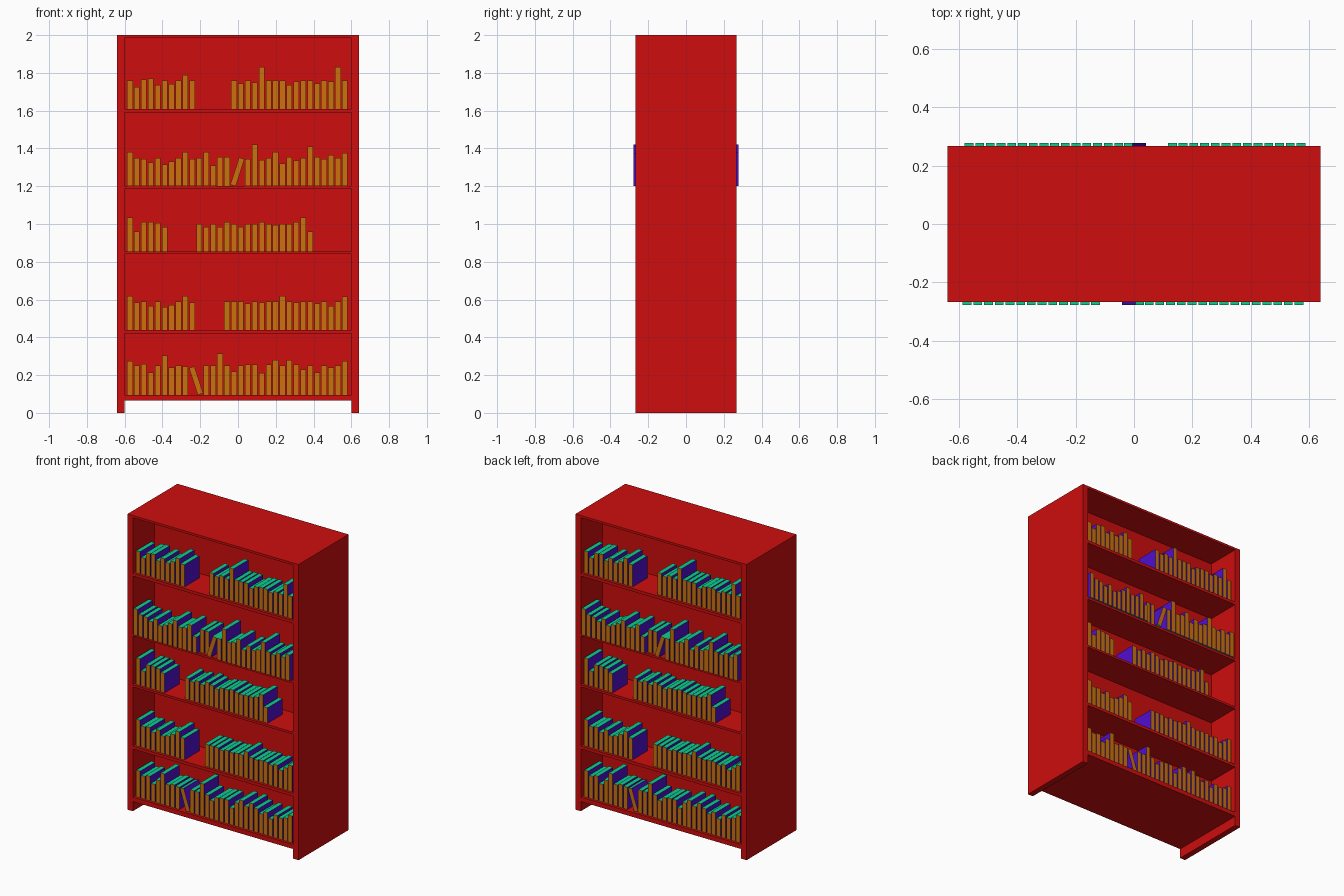
import bpy
import bmesh
from math import radians, pi
from mathutils import Matrix, Vector

if "Cube" in bpy.data.objects:
    bpy.data.objects.remove(bpy.data.objects["Cube"])


def make_material(name, rgb):
    mat = bpy.data.materials.new(name)
    mat.use_nodes = True
    color = (*rgb, 1.0)
    mat.diffuse_color = color
    mat.node_tree.nodes["Principled BSDF"].inputs["Base Color"].default_value = color
    return mat


red = make_material("red_wood", (0.62, 0.004, 0.004))
orange = make_material("orange_spine", (0.60, 0.17, 0.004))
purple = make_material("purple_cover", (0.08, 0.004, 0.62))
teal = make_material("teal_pages", (0.004, 0.60, 0.27))

HALF_WIDTH, HALF_DEPTH, HEIGHT = 0.64, 0.267, 2.0
SIDE = 0.04            # side panel thickness
INNER = HALF_WIDTH - SIDE
DIVIDER = 0.035        # half thickness of the central panel
PITCH, BOOK_WIDTH, BOOK_DEPTH = 0.0367, 0.03, 0.16
ROW_START = -0.587


def add_box(bm, low, high):
    """Add an axis-aligned box and return its vertices."""
    low, high = Vector(low), Vector(high)
    matrix = Matrix.Translation((low + high) / 2) @ Matrix.Diagonal((*(high - low), 1))
    return bmesh.ops.create_cube(bm, size=1, matrix=matrix)["verts"]


def make_object(name, bm, materials):
    mesh = bpy.data.meshes.new(name)
    bm.normal_update()
    bm.to_mesh(mesh)
    bm.free()
    for mat in materials:
        mesh.materials.append(mat)
    obj = bpy.data.objects.new(name, mesh)
    bpy.context.scene.collection.objects.link(obj)
    return obj


def make_board(name, low, high):
    bm = bmesh.new()
    add_box(bm, low, high)
    return make_object(name, bm, [red])


def add_book(bm, x, front, z, height, lean=0.0):
    """Add one book, leaning about its lower corner on the shelf."""
    verts = add_box(bm, (x, front, z),
                    (x + BOOK_WIDTH, front + BOOK_DEPTH, z + height))
    # Spines face front and back, covers face sideways, pages face up and down
    bm.normal_update()
    for face in {f for v in verts for f in v.link_faces}:
        n = face.normal
        face.material_index = 0 if abs(n.y) > 0.5 else 1 if abs(n.x) > 0.5 else 2
    if lean:
        pivot = (x + BOOK_WIDTH if lean > 0 else x, 0, z)
        bmesh.ops.rotate(bm, verts=verts, cent=pivot,
                         matrix=Matrix.Rotation(radians(lean), 3, "Y"))


# Side panels reach the floor and act as feet
for name, sign in (("left_side_panel", 1), ("right_side_panel", -1)):
    a, b = sorted((sign * INNER, sign * HALF_WIDTH))
    make_board(name, (a, -HALF_DEPTH, 0), (b, HALF_DEPTH, HEIGHT))

# Horizontal boards run through from front to back
BOARDS = {
    "bottom_board": (0.065, 0.095),
    "lower_shelf": (0.42, 0.44),
    "middle_shelf": (0.84, 0.855),
    "upper_shelf": (1.185, 1.20),
    "highest_shelf": (1.59, 1.61),
    "top_board": (1.985, HEIGHT),
}
for name, (low, high) in BOARDS.items():
    make_board(name, (-INNER, -HALF_DEPTH, low), (INNER, HALF_DEPTH, high))

# Central panel in each compartment, between neighbouring boards
levels = list(BOARDS.values())
for i, (below, above) in enumerate(zip(levels, levels[1:])):
    make_board(f"divider_panel_{i + 1}", (-INNER, -DIVIDER, below[1]),
               (INNER, DIVIDER, above[0]))

# Book heights in hundredths, one entry per place on the shelf, 0 for a gap
GAP = [0]
ROWS = {
    "bottom_board": [18, 15.5, 16.5, 12, 15.5, 21, 14.5, 15.5, 15] + GAP * 2
    + [15.5, 15.5, 22, 15.5, 12.5, 15.5, 16, 16, 11.5, 16, 18.5, 15.5, 18.5,
       16, 13.5, 15.5, 12, 15.5, 14.5, 15.5, 18],
    "lower_shelf": [18, 14.5, 15, 12.5, 15, 12, 13, 15, 18, 14.5] + GAP * 4
    + [15, 15, 15, 14, 15, 14.5, 15, 15, 18, 15, 14.5, 15, 15, 14, 15, 12.5,
       15, 17.5],
    "middle_shelf": [18, 10.5, 15.5, 15.5, 15, 13] + GAP * 4
    + [14.5, 13, 14.5, 13, 15.5, 14.5, 13, 14.5, 14.5, 15.5, 14.5, 14, 14.5,
       14.5, 15.5, 18, 10.5],
    "upper_shelf": [18, 15, 14.5, 12.5, 15, 11.5, 13, 15, 18, 14.5, 15, 18,
                    11, 15.5, 15.5] + GAP * 2
    + [14.5, 22, 14, 15, 18, 12, 15.5, 13.5, 15, 21, 15.5, 14.5, 16.5, 15, 17.5],
    "highest_shelf": [15, 11.5, 15.5, 16, 12.5, 15, 13, 15, 18, 15] + GAP * 5
    + [15, 13.5, 15, 14, 22, 15, 15, 15, 12.5, 14.5, 15, 15, 13.5, 15, 14.5,
       22, 15],
}
FRONT = -0.25
PROUD = {"upper_shelf": -0.277}      # this row stands proud of the case
SET_BACK = {("upper_shelf", 13), ("upper_shelf", 14)}
LEANING = {"bottom_board": (-0.213, -18), "upper_shelf": (-0.042, 18)}

for shelf, heights in ROWS.items():
    bm = bmesh.new()
    base = BOARDS[shelf][1]
    row_front = PROUD.get(shelf, FRONT)
    for slot, height in enumerate(heights):
        if height:
            front = FRONT if (shelf, slot) in SET_BACK else row_front
            add_book(bm, ROW_START + slot * PITCH, front, base, height / 100)
    if shelf in LEANING:
        x, lean = LEANING[shelf]
        add_book(bm, x, row_front, base, 0.15, lean)
    row = make_object(f"front_books_{shelf}", bm, [orange, purple, teal])

    # The rear row is the same row turned half way round
    rear = row.copy()
    rear.name = f"rear_books_{shelf}"
    rear.rotation_euler.z = pi
    bpy.context.scene.collection.objects.link(rear)
